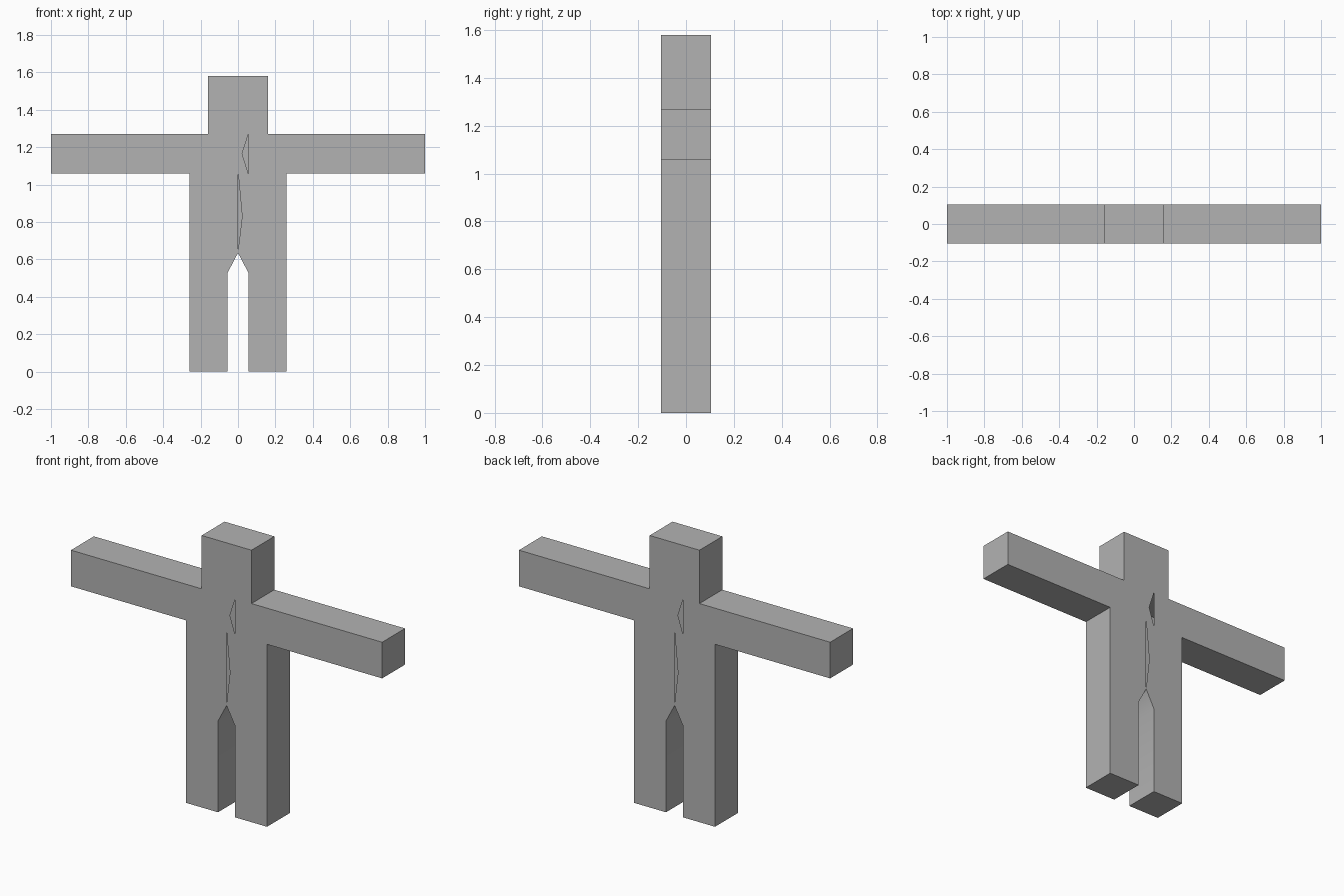
import bpy, bmesh, math
from mathutils import Matrix, Vector

if "Cube" in bpy.data.objects:
    bpy.data.objects.remove(bpy.data.objects["Cube"])

DEPTH = 0.105  # half thickness of the figure

grey = bpy.data.materials.new("plain grey")
grey.diffuse_color = (0.45, 0.45, 0.45, 1)
grey.use_nodes = True
grey.node_tree.nodes["Principled BSDF"].inputs["Base Color"].default_value = grey.diffuse_color

# right half of the silhouette, from the crotch round to the top of the head
half = [(0, 0.635), (0.055, 0.53), (0.055, 0), (0.26, 0), (0.26, 1.06),
        (1, 1.06), (1, 1.27), (0.16, 1.27), (0.16, 1.58)]
outline = half + [(-x, z) for x, z in reversed(half[1:])]

# narrow openings in the chest and belly
chest_slit = [(0.055, 1.06), (0.055, 1.268), (0.022, 1.165)]
belly_slit = [(0, 0.645), (0.022, 0.83), (0, 1.07)]

bm = bmesh.new()


def loop(points):
    verts = [bm.verts.new((x, -DEPTH, z)) for x, z in points]
    edges = [bm.edges.new((v, verts[(i + 1) % len(verts)]))
             for i, v in enumerate(verts)]
    return verts, edges


# front sheet with its two openings
front, edges = loop(outline)
for slit in (chest_slit, belly_slit):
    edges += loop(slit)[1]
bmesh.ops.triangle_fill(bm, edges=edges, use_beauty=True, normal=(0, -1, 0))
for f in bm.faces:
    f.normal_update()
    if f.normal.y > 0:
        f.normal_flip()

# merge the flat triangles into larger faces
bmesh.ops.dissolve_limit(bm, angle_limit=0.01, verts=[], edges=bm.edges[:])

# back sheet: the front turned half way round
dup = bmesh.ops.duplicate(bm, geom=bm.verts[:] + bm.edges[:] + bm.faces[:])
back = [g for g in dup["geom"] if isinstance(g, bmesh.types.BMVert)]
bmesh.ops.rotate(bm, verts=back, cent=(0, 0, 0),
                 matrix=Matrix.Rotation(math.pi, 3, 'Z'))

# side walls joining both sheets
n = len(outline)
for i in range(n):
    (xa, za), (xb, zb) = outline[i], outline[(i + 1) % n]
    wall = [(xa, -DEPTH, za), (xb, -DEPTH, zb), (xb, DEPTH, zb), (xa, DEPTH, za)]
    face = bm.faces.new([bm.verts.new(p) for p in wall])
    face.normal_update()
    if face.normal.dot(Vector((zb - za, 0, xa - xb))) < 0:
        face.normal_flip()

# inner divider between neck and chest
bm.faces.new([bm.verts.new((x, y, 1.27)) for x, y in
              ((-0.16, -DEPTH), (-0.16, DEPTH), (0.16, DEPTH), (0.16, -DEPTH))])
bmesh.ops.remove_doubles(bm, verts=bm.verts[:], dist=0.0005)

mesh = bpy.data.meshes.new("body")
bm.to_mesh(mesh)
bm.free()
mesh.materials.append(grey)
body = bpy.data.objects.new("body", mesh)
bpy.context.collection.objects.link(body)
bpy.context.view_layer.objects.active = body
body.select_set(True)
bpy.ops.object.shade_smooth_by_angle(angle=math.radians(30))
